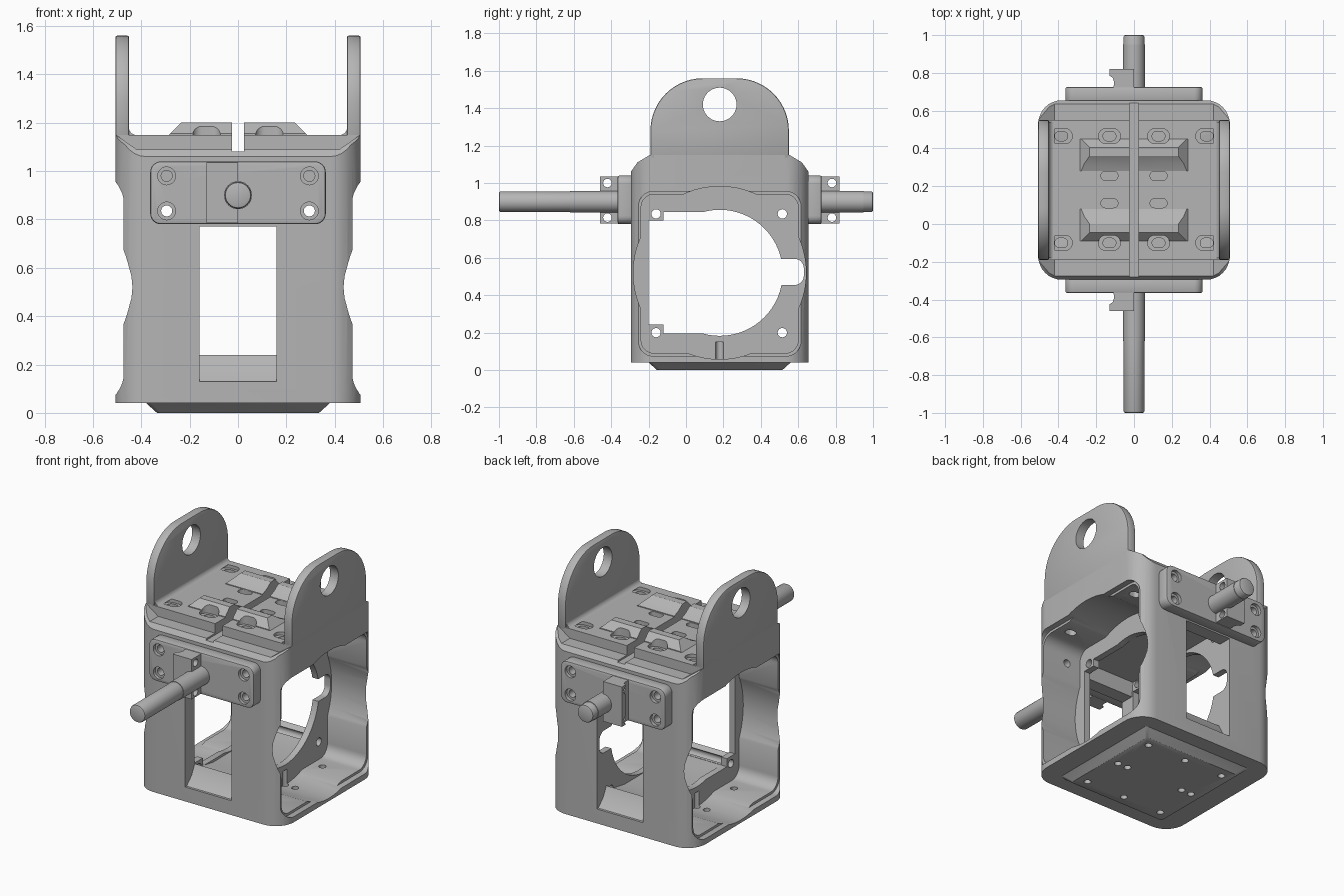
import bpy, bmesh
from math import sin, cos, pi
from mathutils import Vector

if "Cube" in bpy.data.objects:
    bpy.data.objects.remove(bpy.data.objects["Cube"], do_unlink=True)

grey = bpy.data.materials.new("plain grey")
grey.use_nodes = True
grey.diffuse_color = (0.46, 0.46, 0.46, 1)
grey.node_tree.nodes["Principled BSDF"].inputs["Base Color"].default_value = (0.46, 0.46, 0.46, 1)

CY = 0.18     # depth centre of the housing
SHAFT_Z = 0.9
MOTOR_Z = 0.52


# ---------- profile helpers ----------
def arc(cx, cy, r, start, end, n=10):
    return [(cx + r * cos(start + (end - start) * i / n),
             cy + r * sin(start + (end - start) * i / n)) for i in range(n + 1)]


def circle(cx, cy, r, n=32):
    return arc(cx, cy, r, 0, 2 * pi * (n - 1) / n, n - 1)


def rounded(cx, cy, hx, hy, r, n=8):
    pts = []
    for k, (sx, sy) in enumerate([(1, 1), (-1, 1), (-1, -1), (1, -1)]):
        pts += arc(cx + sx * (hx - r), cy + sy * (hy - r), r, k * pi / 2, (k + 1) * pi / 2, n)
    return pts


def rect(a0, b0, a1, b1):
    return [(a0, b0), (a1, b0), (a1, b1), (a0, b1)]


# ---------- solid helpers ----------
def prism(name, axis, pts, a, b, taper=1.0):
    """Extrude a 2D profile along an axis; the end at a may be tapered."""
    place = {"x": lambda u, v, w: (w, u, v),
             "y": lambda u, v, w: (u, w, v),
             "z": lambda u, v, w: (u, v, w)}[axis]
    mid = sum((Vector(p) for p in pts), Vector((0, 0))) / len(pts)
    bm = bmesh.new()
    low = [bm.verts.new(place(*(mid + (Vector(p) - mid) * taper), a)) for p in pts]
    high = [bm.verts.new(place(*p, b)) for p in pts]
    bm.faces.new(low)
    bm.faces.new(high)
    for i in range(len(pts)):
        j = (i + 1) % len(pts)
        bm.faces.new((low[i], low[j], high[j], high[i]))
    bmesh.ops.remove_doubles(bm, verts=bm.verts, dist=1e-5)
    bmesh.ops.recalc_face_normals(bm, faces=bm.faces)
    mesh = bpy.data.meshes.new(name)
    bm.to_mesh(mesh)
    bm.free()
    ob = bpy.data.objects.new(name, mesh)
    bpy.context.collection.objects.link(ob)
    mesh.materials.append(grey)
    return ob


def apply(ob, mod):
    bpy.context.view_layer.objects.active = ob
    bpy.ops.object.modifier_apply(modifier=mod.name)


def combine(ob, other, how="DIFFERENCE"):
    mod = ob.modifiers.new("combine", "BOOLEAN")
    mod.operation, mod.solver, mod.object = how, "EXACT", other
    apply(ob, mod)
    bpy.data.objects.remove(other, do_unlink=True)


def cut(ob, axis, pts, a, b):
    combine(ob, prism("cutter", axis, pts, a, b))


def bevel(ob, width):
    mod = ob.modifiers.new("bevel", "BEVEL")
    mod.width, mod.segments, mod.limit_method, mod.angle_limit = width, 2, "ANGLE", 1.0
    apply(ob, mod)


# ---------- housing ----------
body = prism("housing", "z", rounded(0, CY, 0.507, 0.475, 0.125), 0.04, 1.15)
for s in (-1, 1):
    # sloped corners and lower ledges along the front and back of the top
    cut(body, "x", [(CY + s * 0.37, 1.152), (CY + s * 0.44, 1.11), (CY + s * 0.475, 1.06),
                    (CY + s * 0.6, 1.06), (CY + s * 0.6, 1.3), (CY + s * 0.37, 1.3)], -1, 1)
    cut(body, "y", [(-0.42, 1.09), (0.42, 1.09), (0.52, 1.16), (0.52, 1.3), (-0.52, 1.3),
                    (-0.52, 1.16)], *sorted((CY + s * 0.37, CY + s * 0.6)))

# raised cradle pads with sloping ends
for sx in (-1, 1):
    for sy in (-1, 1):
        outline = [(0.27, 1.14), (0.27, 1.155), (0.225, 1.2), (0.18, 1.2),
                   (0.14, 1.172), (0.1, 1.155), (0.1, 1.14)]
        pad = prism("pad", "x", [(CY + sy * d, z) for d, z in outline], sx * 0.02, sx * 0.29)
        cut(pad, "y", [(sx * 0.285, 1.15), (sx * 0.23, 1.205), (sx * 0.23, 1.3),
                       (sx * 0.4, 1.3), (sx * 0.4, 1.15)], -1, 1)
        combine(body, pad, "UNION")
cut(body, "y", rect(-0.025, 1.08, 0.025, 1.4), -1, 1)

# window tunnel from front to back, with raised sills
half = [(0.6, 0.13), (0.46, 0.13), (0.41, 0.18), (0.38, 0.24), (0.32, 0.2), (0.2, 0.18)]
top = [(0.38, 0.86), (0.39, 0.77), (0.6, 0.77)]
tunnel = ([(CY - d, z) for d, z in half] + [(CY + d, z) for d, z in reversed(half)]
          + [(CY + d, z) for d, z in reversed(top)] + [(CY - d, z) for d, z in top])
cut(body, "x", tunnel, -0.16, 0.16)

# motor pockets on both sides: a rounded square widened by a circle
for s in (-1, 1):
    for shape in (rounded(CY, 0.515, 0.42, 0.425, 0.07), circle(CY, MOTOR_Z, 0.462, 64)):
        cut(body, "x", shape, s * 0.2, s * 0.7)
    # slightly wider rim at the mouth
    cut(body, "x", rounded(CY, 0.515, 0.435, 0.44, 0.08), s * 0.47, s * 0.7)

# motor opening and screw holes through the inner plates
for shape in (circle(CY, MOTOR_Z, 0.337, 64), rect(-0.2, 0.245, CY, 0.8),
              rect(-0.12, 0.195, CY, 0.845), rounded(0.52, 0.525, 0.11, 0.07, 0.05)):
    cut(body, "x", shape, -0.25, 0.25)
for y in (-0.16, 0.515):
    for z in (0.2, 0.835):
        cut(body, "x", circle(y, z, 0.025, 16), -0.25, 0.25)

# slotted bolt holes in the deck
for s in (-1, 1):
    for y in (-0.1, 0.465):
        for x in (0.13, 0.385):
            cut(body, "z", rounded(s * x, y, 0.058, 0.04, 0.039), 1.13, 1.3)
            cut(body, "z", rounded(s * x, y, 0.034, 0.025, 0.024), 0.92, 1.2)
    for y in (0.11, 0.255):
        cut(body, "z", rounded(s * 0.13, y, 0.045, 0.024, 0.023), 1.09, 1.3)

# ---------- foot ----------
foot = prism("foot_plate", "z", rounded(0, CY, 0.385, 0.385, 0.02, 3), 0, 0.045, 0.87)
spots = [(x, y) for x in (-0.27, 0.27) for y in (-0.27, 0, 0.27)]
spots += [(0, 0.27), (0, -0.27), (0.2, 0), (-0.2, 0)]
for x, y in spots:
    for ob in (body, foot):
        cut(ob, "z", circle(x, CY + y, 0.021, 12), -0.1, 0.15)

# ---------- mounting plates, half clamps and shafts at front and back ----------
parts = [body, foot]
for side, s, length in (("front", -1, 1.18), ("back", 1, 0.82)):
    at = lambda d: CY + s * d
    plate = prism(side + "_mount_plate", "y", rounded(0, 0.91, 0.363, 0.13, 0.045),
                  at(0.465), at(0.545))
    bevel(plate, 0.008)
    for x in (-0.295, 0.295):
        for z in (0.835, 0.98):
            cut(plate, "y", circle(x, z, 0.037, 20), at(0.525), at(0.7))
            for ob in (plate, body):
                cut(ob, "y", circle(x, z, 0.023, 16), at(0.35), at(0.7))
    clamp = prism(side + "_shaft_clamp", "z",
                  [(0, at(0.53)), (0, at(0.64)), (-0.13, at(0.64)), (-0.13, at(0.605)),
                   (-0.113, at(0.595)), (-0.105, at(0.57)), (-0.11, at(0.53))], 0.785, 1.035)
    for z in (0.815, 1.0):
        cut(clamp, "x", circle(at(0.6), z, 0.023, 16), -0.3, 0.1)
    shaft = prism(side + "_shaft", "y", circle(0, SHAFT_Z, 0.055), at(0.45), at(length))
    bevel(shaft, 0.01)
    collar = prism(side + "_shaft_collar", "y", circle(0, SHAFT_Z, 0.058),
                   at(0.53), at(0.8 if s < 0 else 0.77))
    parts += [plate, clamp, shaft, collar]

# ---------- side ears with pivot holes ----------
ear_shape = ([(-0.19, 1.13), (0.55, 1.13)] + arc(0.27, 1.28, 0.28, 0, pi / 2, 14)
             + arc(0.09, 1.28, 0.28, pi / 2, pi, 14))
for side, s in (("left", 1), ("right", -1)):
    ear = prism(side + "_ear", "x", ear_shape, s * 0.45, s * 0.507)
    bevel(ear, 0.008)
    cut(ear, "x", circle(CY, 1.42, 0.09, 40), -1, 1)
    fillet = prism(side + "_ear_fillet", "y", [(s * 0.46, 1.14)]
                   + [(s * x, z) for x, z in arc(0.42, 1.18, 0.031, -pi / 2, 0, 6)]
                   + [(s * 0.46, 1.18)], -0.18, 0.54)
    parts += [ear, fillet]

# ---------- shading ----------
bpy.ops.object.select_all(action="DESELECT")
for ob in parts:
    ob.select_set(True)
bpy.context.view_layer.objects.active = body
bpy.ops.object.shade_smooth_by_angle(angle=0.6)
